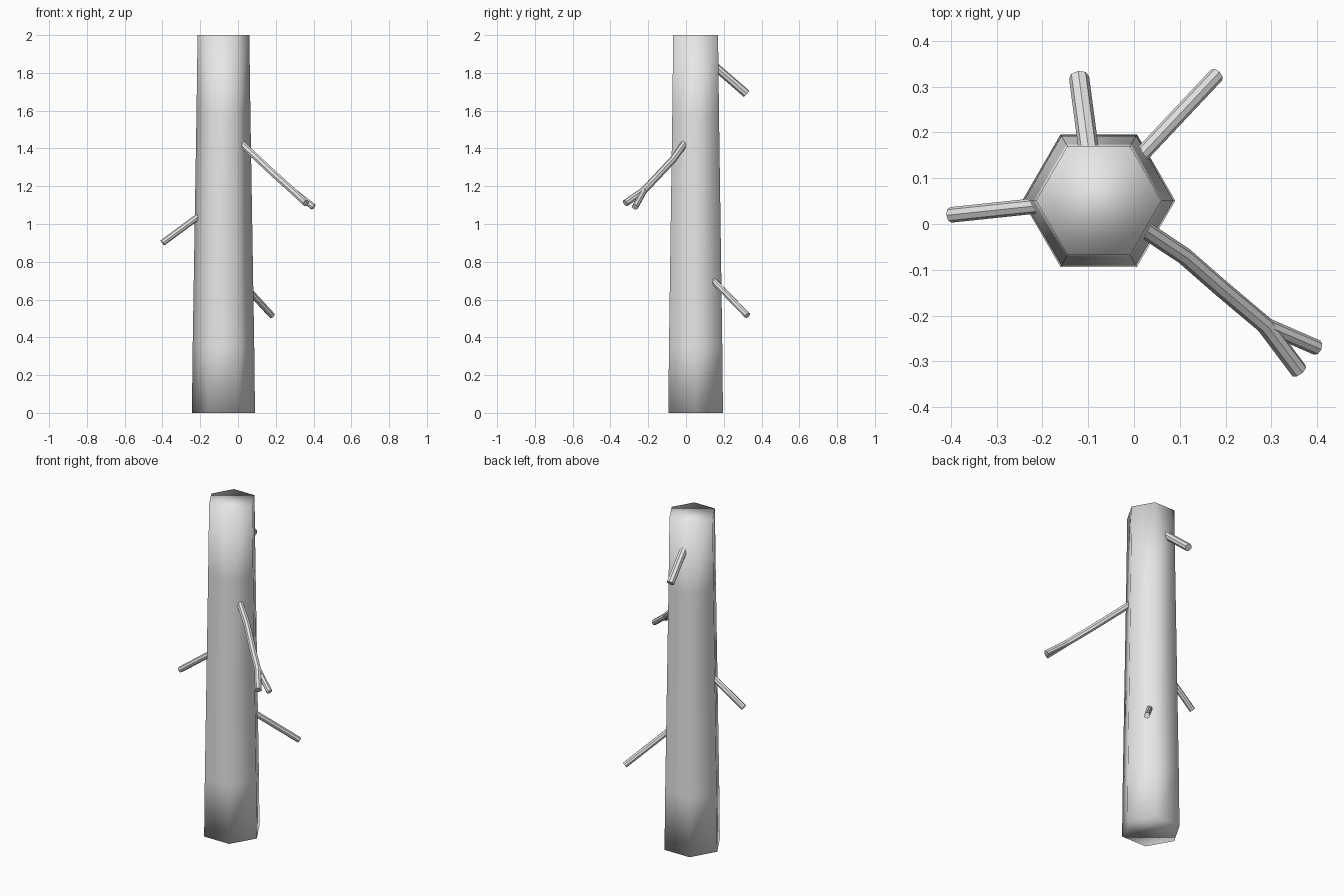
import bpy, bmesh
from math import cos, sin, pi
from mathutils import Vector

cube = bpy.data.objects.get("Cube")
if cube:
    bpy.data.objects.remove(cube, do_unlink=True)

# Single plain grey for the whole tree
grey = bpy.data.materials.new("bark grey")
grey.use_nodes = True
color = (0.8, 0.8, 0.8, 1)
grey.diffuse_color = color
grey.node_tree.nodes["Principled BSDF"].inputs["Base Color"].default_value = color


def trunk(name, rings, center, sides=6):
    """Tapered, smooth shaded prism from (height, radius) rings."""
    bm = bmesh.new()
    loops = []
    for z, r in rings:
        loops.append([bm.verts.new((center[0] + r * cos(2 * pi * i / sides),
                                    center[1] + r * sin(2 * pi * i / sides), z))
                      for i in range(sides)])
    for low, high in zip(loops, loops[1:]):
        for i in range(sides):
            j = (i + 1) % sides
            bm.faces.new((low[i], low[j], high[j], high[i]))
    bm.faces.new(loops[0][::-1])
    bm.faces.new(loops[-1])
    for f in bm.faces:
        f.smooth = True
    mesh = bpy.data.meshes.new(name)
    bm.to_mesh(mesh)
    bm.free()
    mesh.materials.append(grey)
    obj = bpy.data.objects.new(name, mesh)
    bpy.context.collection.objects.link(obj)


def branch(name, points, radius, sink=0.03):
    """Round stick through the points, its root pushed back into the trunk."""
    pts = [Vector(p) for p in points]
    pts[0] -= (pts[1] - pts[0]).normalized() * sink
    curve = bpy.data.curves.new(name, "CURVE")
    curve.dimensions = "3D"
    curve.bevel_depth = radius
    curve.bevel_resolution = 2
    curve.use_fill_caps = True
    spline = curve.splines.new("POLY")
    spline.points.add(len(pts) - 1)
    for sp, p in zip(spline.points, pts):
        sp.co = (*p, 1)
    curve.materials.append(grey)
    obj = bpy.data.objects.new(name, curve)
    bpy.context.collection.objects.link(obj)
    bpy.ops.object.select_all(action="DESELECT")
    obj.select_set(True)
    bpy.context.view_layer.objects.active = obj
    bpy.ops.object.convert(target="MESH")
    bpy.ops.object.shade_smooth_by_angle()


# Trunk
trunk("trunk", [(0, 0.167), (0.35, 0.163), (1.57, 0.143), (2, 0.137)], (-0.077, 0.051))

# Simple stub branches
branch("upper_back_branch", [(-0.1, 0.17, 1.82), (-0.12, 0.32, 1.69)], 0.022)
branch("right_branch", [(-0.21, 0.04, 1.04), (-0.4, 0.02, 0.9)], 0.017)
branch("lower_back_branch", [(0.02, 0.155, 0.69), (0.18, 0.325, 0.515)], 0.017)

# Long forked branch
fork = (0.285, -0.22, 1.18)
branch("forked_branch", [(0.035, -0.02, 1.41), (0.11, -0.07, 1.34),
                         (0.19, -0.14, 1.265), fork, (0.36, -0.32, 1.11)], 0.019)
branch("fork_twig", [fork, (0.4, -0.27, 1.09)], 0.017, 0.01)
